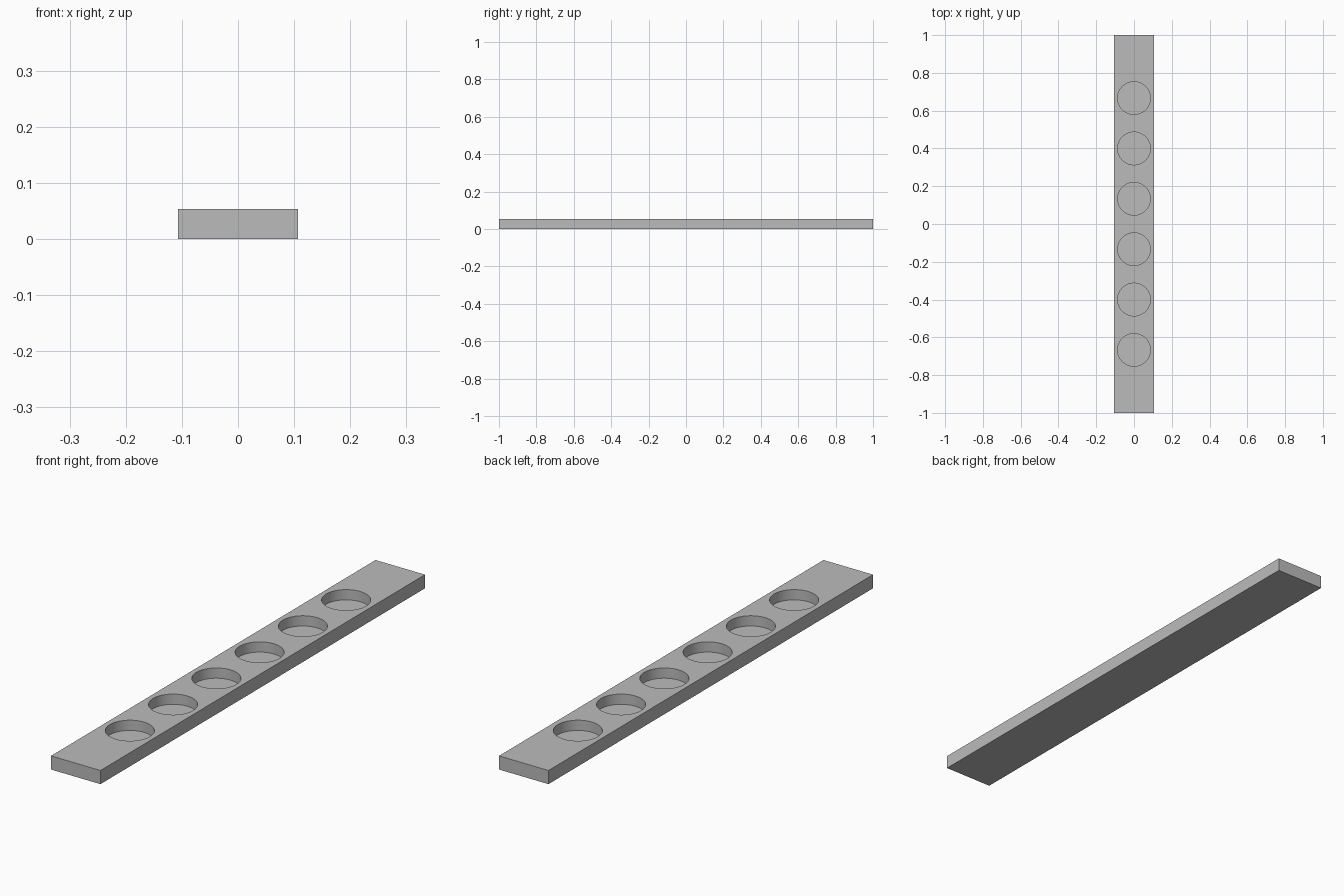
import bpy
import bmesh
import math
from mathutils import Matrix

LENGTH, WIDTH, HEIGHT = 2.0, 16 / 75, 4 / 75
RADIUS, DEPTH, PITCH, COUNT = 6.5 / 75, 0.04, 20 / 75, 6

default = bpy.data.objects.get("Cube")
if default:
    bpy.data.objects.remove(default, do_unlink=True)

# Single grey material
grey = bpy.data.materials.new("plain grey")
grey.use_nodes = True
colour = (0.5, 0.5, 0.5, 1)
grey.diffuse_color = colour
grey.node_tree.nodes["Principled BSDF"].inputs["Base Color"].default_value = colour


def make_object(name, bm):
    mesh = bpy.data.meshes.new(name)
    bm.to_mesh(mesh)
    bm.free()
    mesh.materials.append(grey)
    obj = bpy.data.objects.new(name, mesh)
    bpy.context.collection.objects.link(obj)
    return obj


# Flat bar
bm = bmesh.new()
bmesh.ops.create_cube(bm, size=1, matrix=Matrix.Translation((0, 0, HEIGHT / 2))
                      @ Matrix.Diagonal((WIDTH, LENGTH, HEIGHT, 1)))
bar = make_object("holder_bar", bm)

# Row of round cutters, reaching above the top face
bm = bmesh.new()
for i in range(COUNT):
    y = (i - (COUNT - 1) / 2) * PITCH
    bmesh.ops.create_cone(bm, cap_ends=True, segments=64, radius1=RADIUS,
                          radius2=RADIUS, depth=2 * DEPTH,
                          matrix=Matrix.Translation((0, y, HEIGHT)))
cutter = make_object("pocket_cutter", bm)

# Cut the blind pockets, then drop the cutter
cut = bar.modifiers.new("pockets", "BOOLEAN")
cut.operation = "DIFFERENCE"
cut.solver = "EXACT"
cut.object = cutter
bpy.ops.object.select_all(action="DESELECT")
bpy.context.view_layer.objects.active = bar
bar.select_set(True)
bpy.ops.object.modifier_apply(modifier=cut.name)
bpy.data.objects.remove(cutter, do_unlink=True)

# Smooth pocket walls with sharp rims
bpy.ops.object.shade_smooth_by_angle(angle=math.radians(30))
